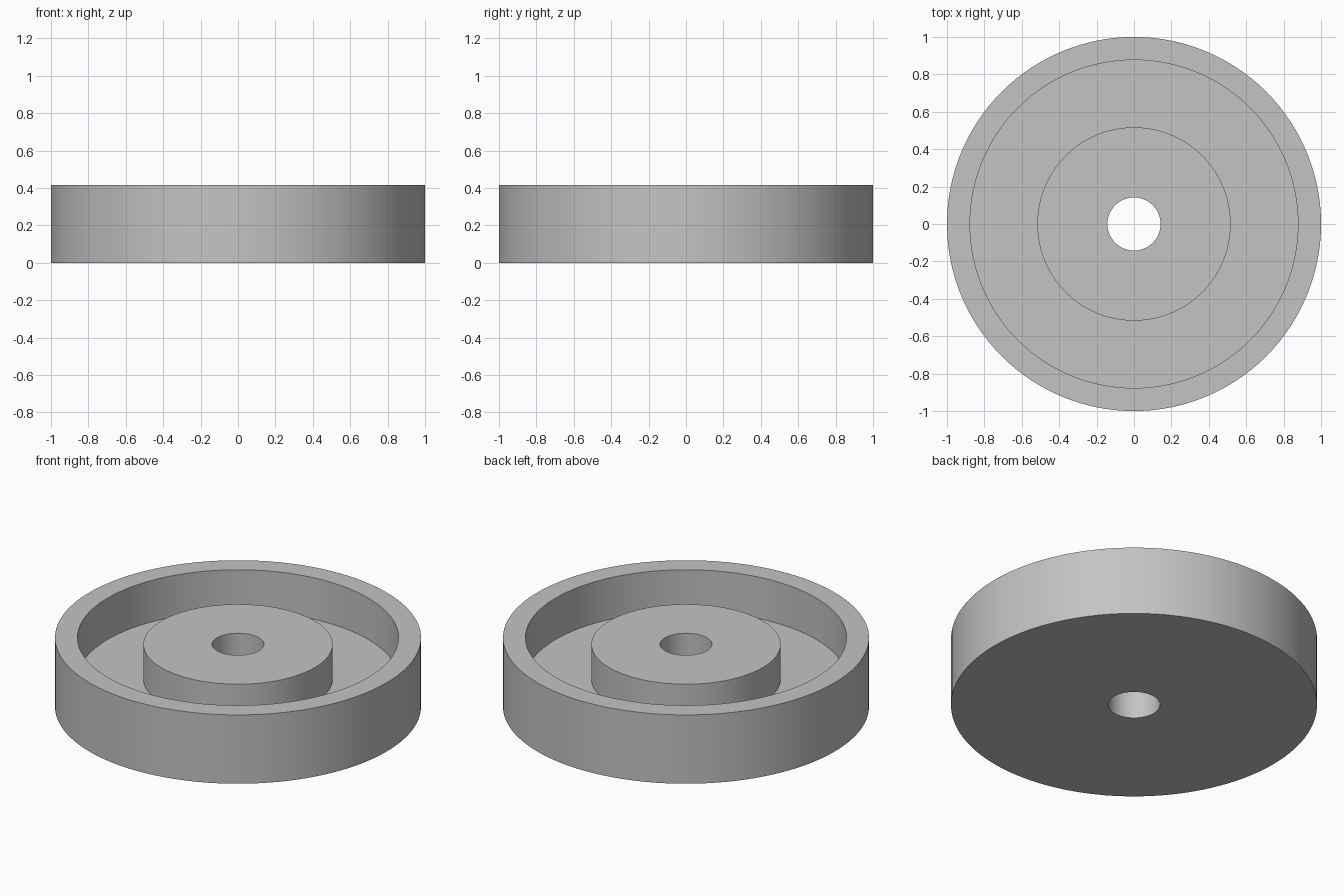
import bpy
import bmesh
import math

if "Cube" in bpy.data.objects:
    bpy.data.objects.remove(bpy.data.objects["Cube"], do_unlink=True)

SEGMENTS = 128
HEIGHT, HUB_TOP, FLOOR = 0.415, 0.375, 0.165
OUTER, RIM_INNER, HUB, BORE = 1.0, 0.877, 0.517, 0.142

# Plain grey material
grey = bpy.data.materials.new("plain grey")
grey.use_nodes = True
color = (0.55, 0.55, 0.55, 1)
grey.diffuse_color = color
grey.node_tree.nodes["Principled BSDF"].inputs["Base Color"].default_value = color

# Closed half section: base, rim, recessed floor, hub, through bore
profile = [(BORE, 0), (OUTER, 0), (OUTER, HEIGHT), (RIM_INNER, HEIGHT),
           (RIM_INNER, FLOOR), (HUB, FLOOR), (HUB, HUB_TOP), (BORE, HUB_TOP)]

# Revolve the section about the z axis
bm = bmesh.new()
verts = [bm.verts.new((r, 0, z)) for r, z in profile]
edges = [bm.edges.new((v, verts[(i + 1) % len(verts)])) for i, v in enumerate(verts)]
bmesh.ops.spin(bm, geom=verts + edges, cent=(0, 0, 0), axis=(0, 0, 1),
               angle=math.tau, steps=SEGMENTS, use_duplicate=False)
bmesh.ops.remove_doubles(bm, verts=bm.verts[:], dist=0.0001)
bmesh.ops.recalc_face_normals(bm, faces=bm.faces[:])

mesh = bpy.data.meshes.new("recessed_wheel")
bm.to_mesh(mesh)
bm.free()
mesh.materials.append(grey)
wheel = bpy.data.objects.new("recessed_wheel", mesh)
bpy.context.collection.objects.link(wheel)

# Smooth round walls, sharp rims
bpy.ops.object.select_all(action="DESELECT")
wheel.select_set(True)
bpy.context.view_layer.objects.active = wheel
bpy.ops.object.shade_smooth_by_angle(angle=math.radians(30))
